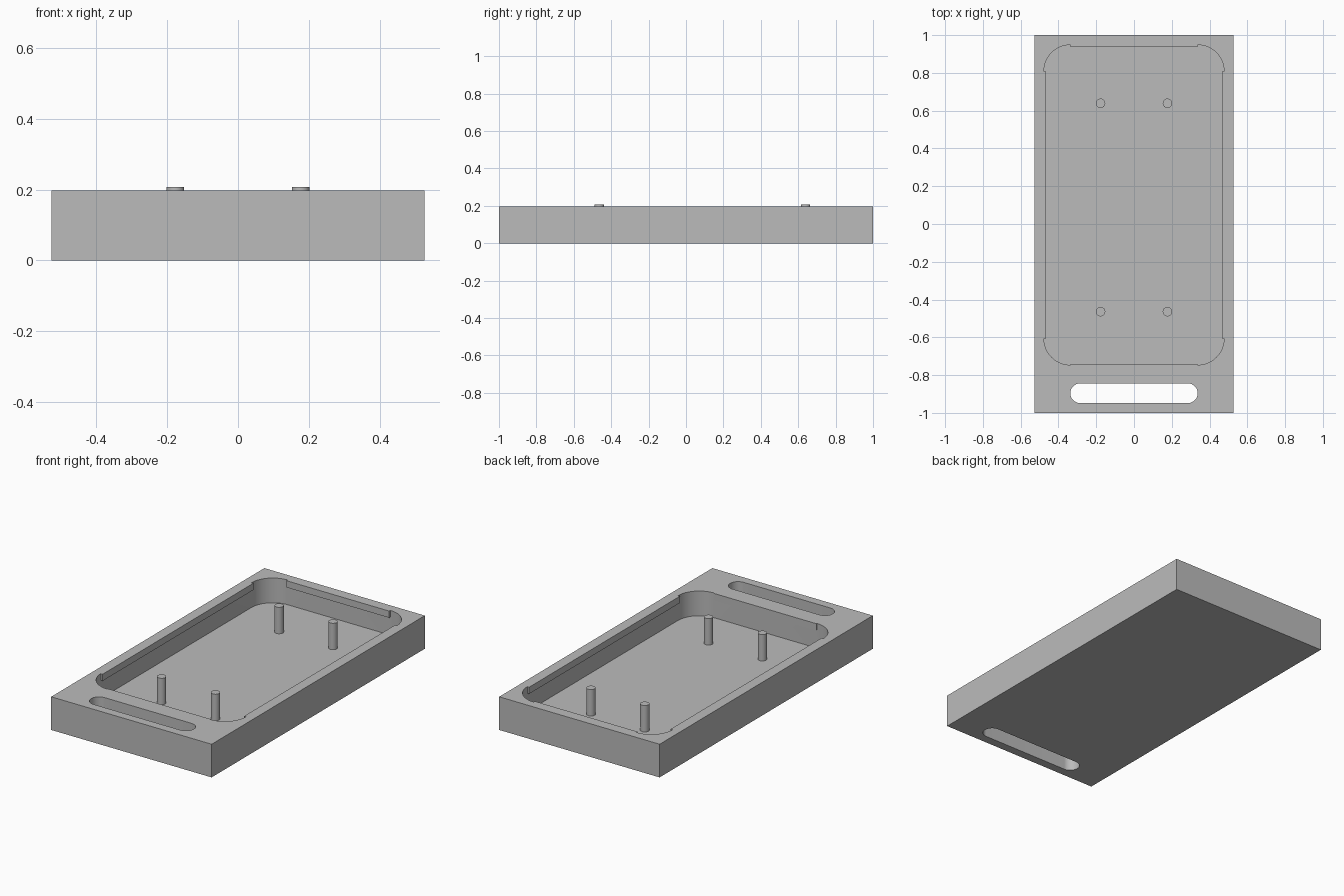
import bpy
import bmesh
from math import cos, sin, pi, radians

if "Cube" in bpy.data.objects:
    bpy.data.objects.remove(bpy.data.objects["Cube"], do_unlink=True)

HALF_W, HEIGHT, FLOOR = 0.527, 0.197, 0.05
CAV_X, CAV_FRONT, CAV_BACK, CAV_R = 0.477, -0.746, 0.948, 0.14

grey = bpy.data.materials.new("plain grey")
grey.use_nodes = True
grey.diffuse_color = (0.5, 0.5, 0.5, 1)
grey.node_tree.nodes["Principled BSDF"].inputs["Base Color"].default_value = (0.5, 0.5, 0.5, 1)


def rounded_prism(name, x0, x1, y0, y1, z0, z1, radius=0, steps=16):
    """Upright prism over a rectangle with optionally rounded corners."""
    bm = bmesh.new()
    corners = [(x1 - radius, y1 - radius), (x0 + radius, y1 - radius),
               (x0 + radius, y0 + radius), (x1 - radius, y0 + radius)]
    count = steps + 1 if radius else 1
    points = []
    for i, (cx, cy) in enumerate(corners):
        for k in range(count):
            a = (i + k / steps) * pi / 2
            points.append((cx + radius * cos(a), cy + radius * sin(a), z0))
    face = bm.faces.new([bm.verts.new(p) for p in points])
    top = bmesh.ops.extrude_face_region(bm, geom=[face])["geom"]
    bmesh.ops.translate(bm, vec=(0, 0, z1 - z0),
                        verts=[g for g in top if isinstance(g, bmesh.types.BMVert)])
    bmesh.ops.remove_doubles(bm, verts=bm.verts, dist=0.0001)
    bmesh.ops.recalc_face_normals(bm, faces=bm.faces)
    mesh = bpy.data.meshes.new(name)
    bm.to_mesh(mesh)
    bm.free()
    mesh.materials.append(grey)
    obj = bpy.data.objects.new(name, mesh)
    bpy.context.collection.objects.link(obj)
    return obj


def select_only(obj):
    bpy.ops.object.select_all(action="DESELECT")
    obj.select_set(True)
    bpy.context.view_layer.objects.active = obj


def cut(target, cutter):
    """Subtract the cutter from the target and discard it."""
    cutter.hide_render = True
    mod = target.modifiers.new("cut", "BOOLEAN")
    mod.operation, mod.solver, mod.object = "DIFFERENCE", "EXACT", cutter
    select_only(target)
    bpy.ops.object.modifier_apply(modifier=mod.name)
    bpy.data.objects.remove(cutter, do_unlink=True)


def smooth(obj):
    select_only(obj)
    bpy.ops.object.shade_smooth_by_angle(angle=radians(30))


# Tray cavity, with thin overhanging lips left along its straight sides
cavity = rounded_prism("cavity_cutter", -CAV_X, CAV_X, CAV_FRONT, CAV_BACK, FLOOR, 0.25, CAV_R)
lip_z, out = HEIGHT - 0.04, 0.05
lip_x, lip_y0, lip_y1 = CAV_X - CAV_R, CAV_FRONT + CAV_R, CAV_BACK - CAV_R
lips = [(-CAV_X - out, -CAV_X + 0.012, lip_y0, lip_y1),
        (CAV_X - 0.012, CAV_X + out, lip_y0, lip_y1),
        (-lip_x, lip_x, CAV_BACK - 0.011, CAV_BACK + out),
        (-lip_x, lip_x, CAV_FRONT - out, CAV_FRONT + 0.005)]
for bounds in lips:
    cut(cavity, rounded_prism("lip_cutter", *bounds, lip_z, 0.3))

# Tray body with the cavity and the long slot through the front rim
tray = rounded_prism("tray_body", -HALF_W, HALF_W, -1, 1, 0, HEIGHT)
cut(tray, cavity)
cut(tray, rounded_prism("slot_cutter", -0.337, 0.337, -0.948, -0.844, -0.1, 0.3, 0.052))
smooth(tray)

# Four support pins standing on the floor
for side, x in (("left", 0.177), ("right", -0.177)):
    for end, y in (("front", -0.464), ("back", 0.639)):
        r = 0.025
        pin = rounded_prism(f"{end}_{side}_pin", x - r, x + r, y - r, y + r,
                            FLOOR - 0.01, 0.207, r, 8)
        smooth(pin)
